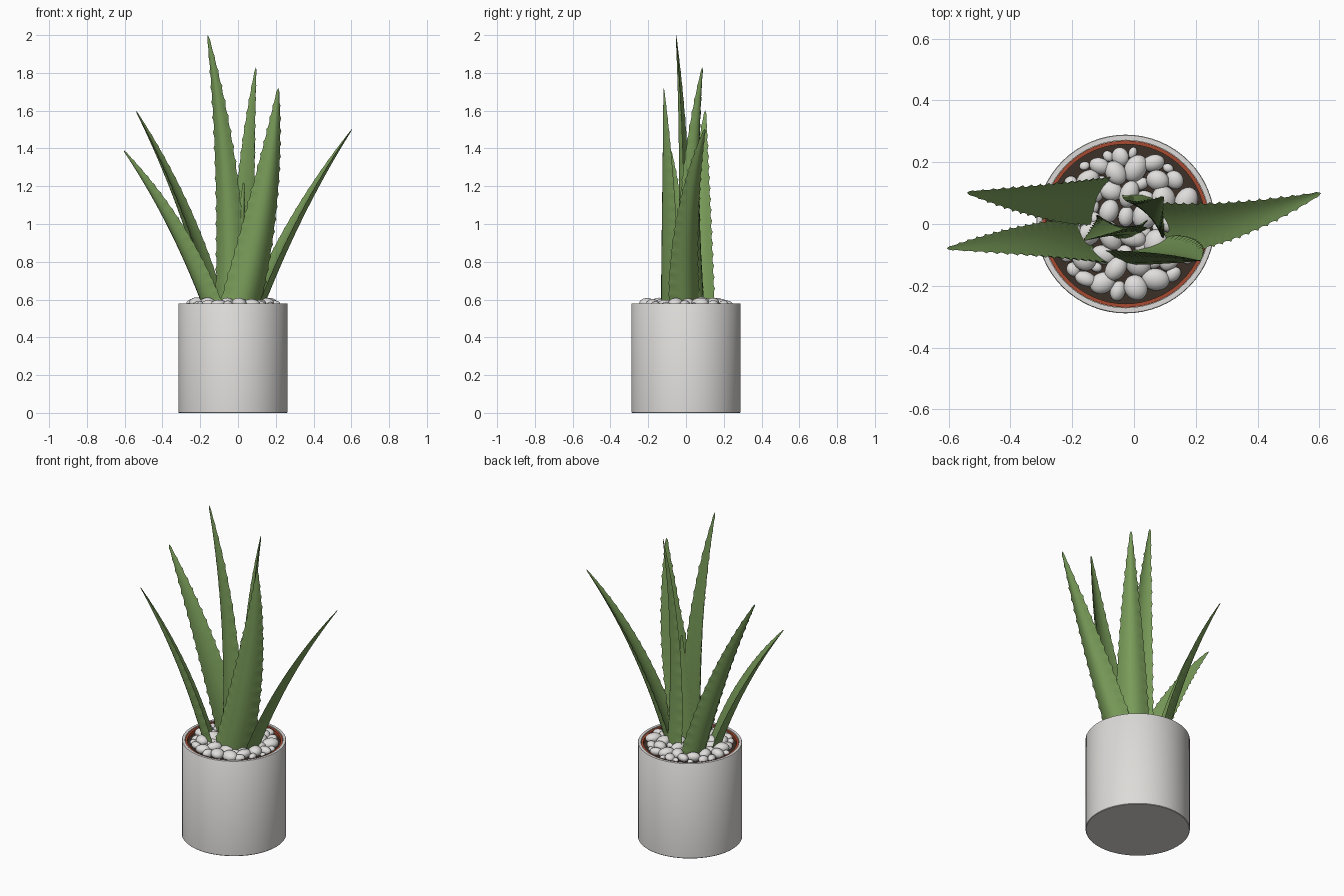
import bpy, bmesh, math, random
from mathutils import Vector, Matrix

if "Cube" in bpy.data.objects:
    bpy.data.objects.remove(bpy.data.objects["Cube"])

random.seed(4)
CX = -0.027          # pot axis


def material(name, rgb):
    m = bpy.data.materials.new(name)
    m.diffuse_color = (*rgb, 1)
    m.use_nodes = True
    m.node_tree.nodes["Principled BSDF"].inputs["Base Color"].default_value = m.diffuse_color
    return m


GREEN = material("leaf green", (0.19, 0.33, 0.10))
POT = material("pot light grey", (0.72, 0.71, 0.69))
CLAY = material("terracotta", (0.38, 0.07, 0.03))
SOIL = material("dark soil", (0.045, 0.03, 0.022))
STONE = material("pebble white", (0.74, 0.73, 0.72))


def finish(name, bm, mat, angle=40):
    bmesh.ops.recalc_face_normals(bm, faces=bm.faces[:])
    me = bpy.data.meshes.new(name)
    bm.to_mesh(me)
    bm.free()
    me.materials.append(mat)
    ob = bpy.data.objects.new(name, me)
    bpy.context.collection.objects.link(ob)
    bpy.ops.object.select_all(action='DESELECT')
    ob.select_set(True)
    bpy.context.view_layer.objects.active = ob
    bpy.ops.object.shade_smooth_by_angle(angle=math.radians(angle))
    return ob


def lathe(name, profile, mat, n=64):
    """Spin an (r, z) profile around the pot axis; r = 0 closes on the axis."""
    bm = bmesh.new()
    vs = [bm.verts.new((CX + r, 0, z)) for r, z in profile]
    es = [bm.edges.new(p) for p in zip(vs, vs[1:])]
    bmesh.ops.spin(bm, geom=vs + es, cent=(CX, 0, 0), axis=(0, 0, 1),
                   angle=2 * math.pi, steps=n)
    bmesh.ops.remove_doubles(bm, verts=bm.verts[:], dist=1e-5)
    finish(name, bm, mat)


# Pot, inner clay pot and soil
lathe("pot", [(0, 0), (0.286, 0), (0.289, 0.003), (0.289, 0.577), (0.287, 0.58),
              (0.271, 0.58), (0.271, 0.45), (0, 0.45)], POT)
lathe("inner_pot", [(0.27, 0.46), (0.27, 0.575), (0.258, 0.575), (0.258, 0.46)], CLAY)
lathe("soil", [(0.258, 0.555), (0, 0.562)], SOIL)

# Pebbles: largest first, packed by rejection
bm = bmesh.new()
placed = []
for k in range(8000):
    size = (0.041 - 0.025 * (k / 8000) ** 0.6) * random.uniform(0.9, 1.05)
    r = (0.25 - size) * math.sqrt(random.random())
    a = random.uniform(0, 2 * math.pi)
    x, y = CX + r * math.cos(a), r * math.sin(a)
    if any(math.hypot(x - px, y - py) < 0.8 * (size + ps) for px, py, ps in placed):
        continue
    placed.append((x, y, size))
    shape = Matrix.Diagonal((random.uniform(1.0, 1.25), random.uniform(0.8, 1.0), 0.72, 1))
    turn = Matrix.Rotation(a * 3, 4, 'Z') @ Matrix.Rotation(random.uniform(-.4, .4), 4, 'X')
    z = 0.56 + size * random.uniform(0.3, 0.6)
    bmesh.ops.create_icosphere(bm, subdivisions=3, radius=size,
                               matrix=Matrix.Translation((x, y, z)) @ turn @ shape)
finish("pebbles", bm, STONE, 60)


def leaf(name, base, mid, tip, outward, half, rings=90):
    """Crescent-section leaf with toothed edges along a curve through 3 points."""
    p0, p1, p2 = Vector(base), Vector(mid), Vector(tip)
    m = (p1 - p0).length / ((p1 - p0).length + (p2 - p1).length)

    def at(s):
        return (p0 * ((s - m) * (s - 1) / m) + p1 * (s * (s - 1) / (m * (m - 1)))
                + p2 * (s * (s - m) / (1 - m)))

    cols = 8
    ts = [-1 + 2 * j / cols for j in range(cols + 1)]
    loop = [(t, 0.68) for t in ts] + [(t, 0.22) for t in reversed(ts[1:-1])]
    bm = bmesh.new()
    prev = None
    for i in range(rings):
        s = i / rings
        c = at(s)
        tan = (at(s + 0.01) - at(s - 0.01)).normalized()
        out = Vector((*outward, 0))
        out = (out - tan * out.dot(tan)).normalized()
        side = tan.cross(out)
        w = half * (1 - s ** 1.7) * 0.97 + 0.004
        tooth = (0, 0, 0.002, 0.007, 0.001)[i % 5] * min(1, w / 0.03)
        ring = []
        for t, d in loop:
            u = t * (w + (tooth if abs(t) == 1 else 0))
            ring.append(bm.verts.new(c + side * u + out * (w * d * (1 - t * t))))
        if prev:
            n = len(ring)
            for j in range(n):
                k = (j + 1) % n
                bm.faces.new((prev[j], prev[k], ring[k], ring[j]))
        else:
            bm.faces.new(ring)
        prev = ring
    end = bm.verts.new(p2)
    for j in range(len(prev)):
        bm.faces.new((prev[j], prev[(j + 1) % len(prev)], end))
    finish(name, bm, GREEN, 45)


# Leaves: base, point on the way, tip, outer-face direction, half width
leaf("leaf_tallest", (-0.04, 0.005, .55), (-0.065, 0, 1.3), (-0.16, -0.052, 2.0), (-.25, -1), 0.078)
leaf("leaf_back", (0.03, 0.03, .55), (0.05, 0.032, 1.35), (0.095, 0.087, 1.83), (.7, .7), 0.09)
leaf("leaf_front", (0.005, -0.06, .55), (0.11, -0.07, 1.0), (0.213, -0.117, 1.72), (.25, -1), 0.105)
leaf("leaf_right", (0.07, -0.01, .55), (0.28, 0.005, 1.0), (0.605, 0.10, 1.505), (1, .3), 0.082)
leaf("leaf_left_back", (-0.095, 0.075, .55), (-0.245, 0.073, 1.0), (-0.54, 0.102, 1.6), (-1, .4), 0.08)
leaf("leaf_left_front", (-0.12, -0.055, .55), (-0.335, -0.055, 1.0), (-0.605, -0.08, 1.39), (-.9, -.55), 0.08)
leaf("leaf_young", (0.0, 0.0, .55), (0.012, 0.0, .9), (0.03, 0.0, 1.22), (.3, -1), 0.035)
